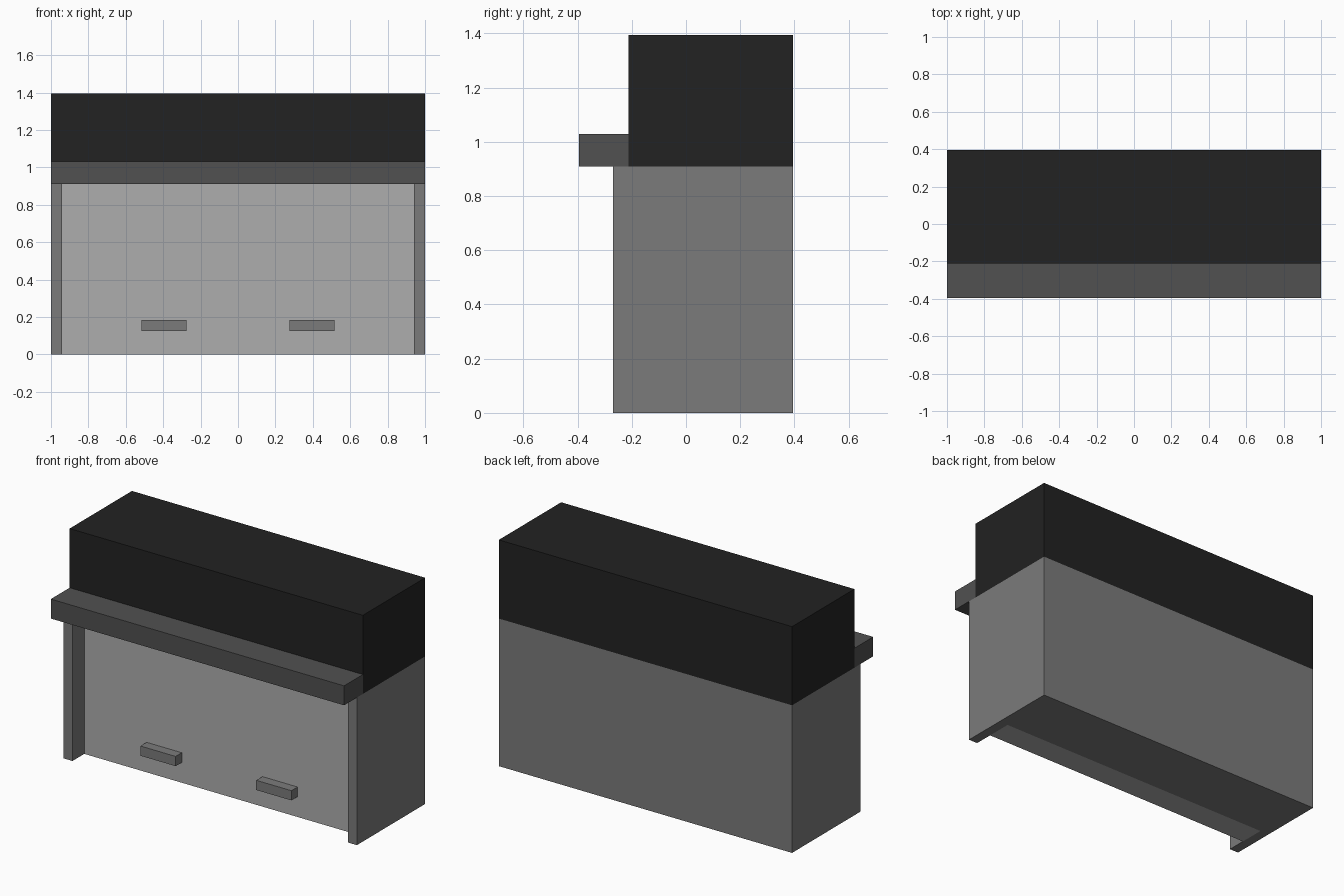
import bpy
import bmesh

cube = bpy.data.objects.get("Cube")
if cube:
    bpy.data.objects.remove(cube, do_unlink=True)


def make_material(name, value):
    mat = bpy.data.materials.new(name)
    mat.use_nodes = True
    color = (value, value, value, 1.0)
    mat.diffuse_color = color
    mat.node_tree.nodes["Principled BSDF"].inputs["Base Color"].default_value = color
    return mat


def extrude_plan(name, plan, z0, z1, mat):
    """Extrude a plan outline (x, y) from z0 up to z1."""
    bm = bmesh.new()
    face = bm.faces.new([bm.verts.new((x, y, z0)) for x, y in plan])
    top = bmesh.ops.extrude_face_region(bm, geom=[face])["geom"]
    verts = [g for g in top if isinstance(g, bmesh.types.BMVert)]
    bmesh.ops.translate(bm, vec=(0, 0, z1 - z0), verts=verts)
    bmesh.ops.recalc_face_normals(bm, faces=bm.faces)
    mesh = bpy.data.meshes.new(name)
    bm.to_mesh(mesh)
    bm.free()
    mesh.materials.append(mat)
    obj = bpy.data.objects.new(name, mesh)
    bpy.context.collection.objects.link(obj)
    return obj


def box(name, x0, x1, y0, y1, z0, z1, mat):
    return extrude_plan(name, [(x0, y0), (x1, y0), (x1, y1), (x0, y1)], z0, z1, mat)


roof_black = make_material("roof black", 0.016)
fascia_grey = make_material("dark grey", 0.082)
wall_grey = make_material("mid grey", 0.198)
door_grey = make_material("light grey", 0.423)

BACK, POST, DOOR, DOOR_BACK = 0.395, -0.27, -0.155, 0.0
EAVE, TOP, INNER = 0.91, 1.395, 0.94

# Walls: U-shaped plan whose side walls end in the front posts
extrude_plan("walls", [(-1, POST), (-INNER, POST), (-INNER, DOOR_BACK), (INNER, DOOR_BACK),
                       (INNER, POST), (1, POST), (1, BACK), (-1, BACK)], 0, EAVE, wall_grey)

# Door slab recessed between the posts
box("door", -INNER, INNER, DOOR, DOOR_BACK, 0, EAVE, door_grey)

# Pair of door handles
for side, cx in (("right", -0.395), ("left", 0.395)):
    box(f"{side}_handle", cx - 0.12, cx + 0.12, DOOR - 0.06, DOOR, 0.125, 0.185, wall_grey)

# Upper block and the canopy projecting at its foot
box("upper_block", -1, 1, -0.212, BACK, EAVE, TOP, roof_black)
box("canopy", -1, 1, -0.395, -0.212, EAVE, 1.03, fascia_grey)
